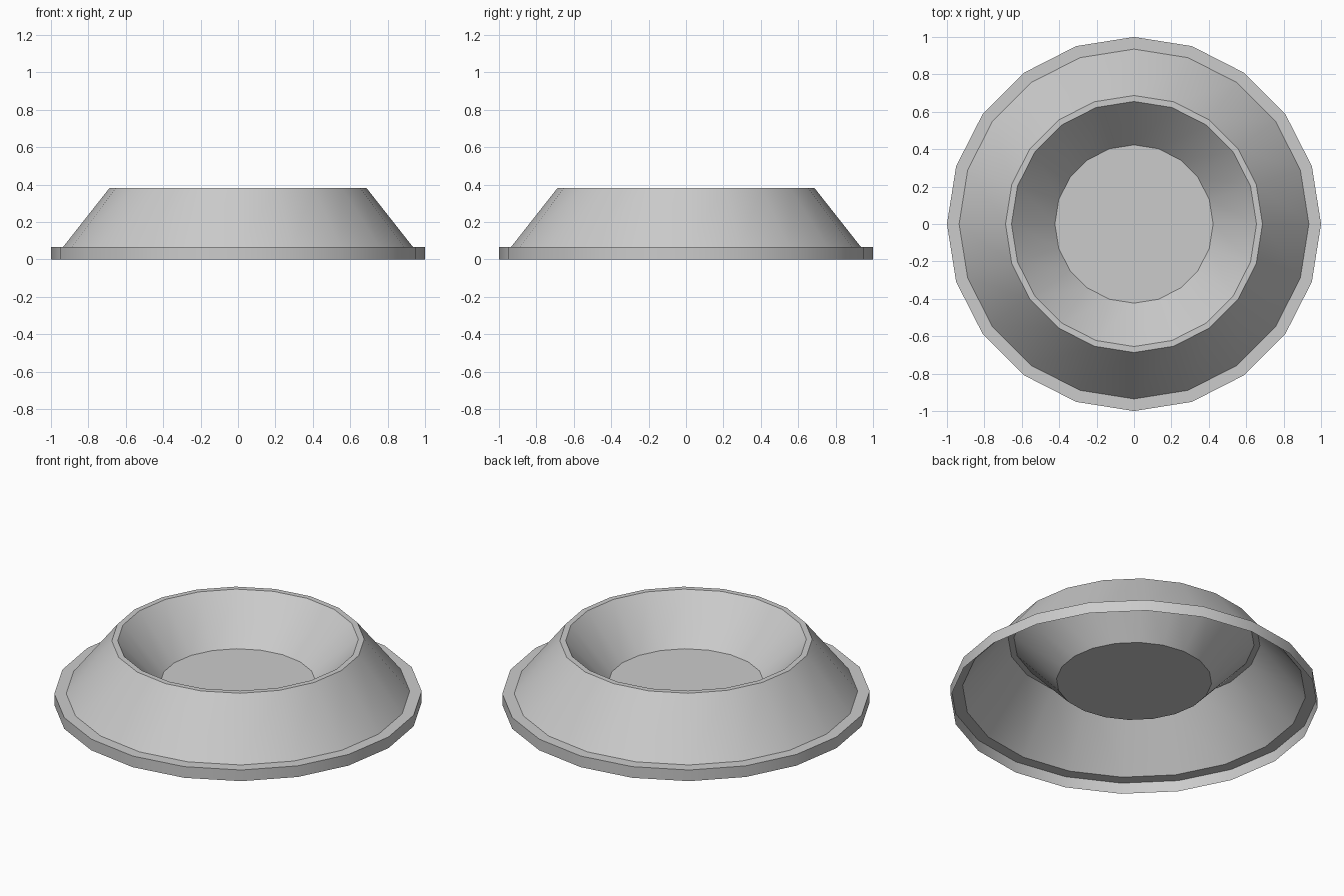
import bpy, bmesh, math

if "Cube" in bpy.data.objects:
    bpy.data.objects.remove(bpy.data.objects["Cube"])

SIDES = 20
# Open sheet profile (radius, height): foot, flange, outer slope, lip, inner slope, floor edge
PROFILE = [(1.0, 0.0), (1.0, 0.067), (0.935, 0.067), (0.687, 0.382),
           (0.655, 0.382), (0.423, 0.132)]


def lathe(name, profile, sides):
    bm = bmesh.new()
    rings = []
    for r, z in profile:
        rings.append([bm.verts.new((r * math.cos(2 * math.pi * i / sides),
                                    r * math.sin(2 * math.pi * i / sides), z))
                      for i in range(sides)])
    for a, b in zip(rings, rings[1:]):
        for i in range(sides):
            j = (i + 1) % sides
            bm.faces.new((a[i], a[j], b[j], b[i]))
    bm.faces.new(rings[-1])  # floor disc
    mesh = bpy.data.meshes.new(name)
    bm.to_mesh(mesh)
    bm.free()
    obj = bpy.data.objects.new(name, mesh)
    bpy.context.collection.objects.link(obj)
    return obj


# Bowl, hollow underneath
bowl = lathe("bowl", PROFILE, SIDES)
bpy.context.view_layer.objects.active = bowl
bowl.select_set(True)
bpy.ops.object.shade_smooth_by_angle(angle=math.radians(40))

# Soft shading over the narrow lip
mesh = bowl.data
sharp = mesh.attributes.get("sharp_edge")
if sharp:
    for e in mesh.edges:
        if all(mesh.vertices[v].co.z > 0.38 for v in e.vertices):
            sharp.data[e.index].value = False
